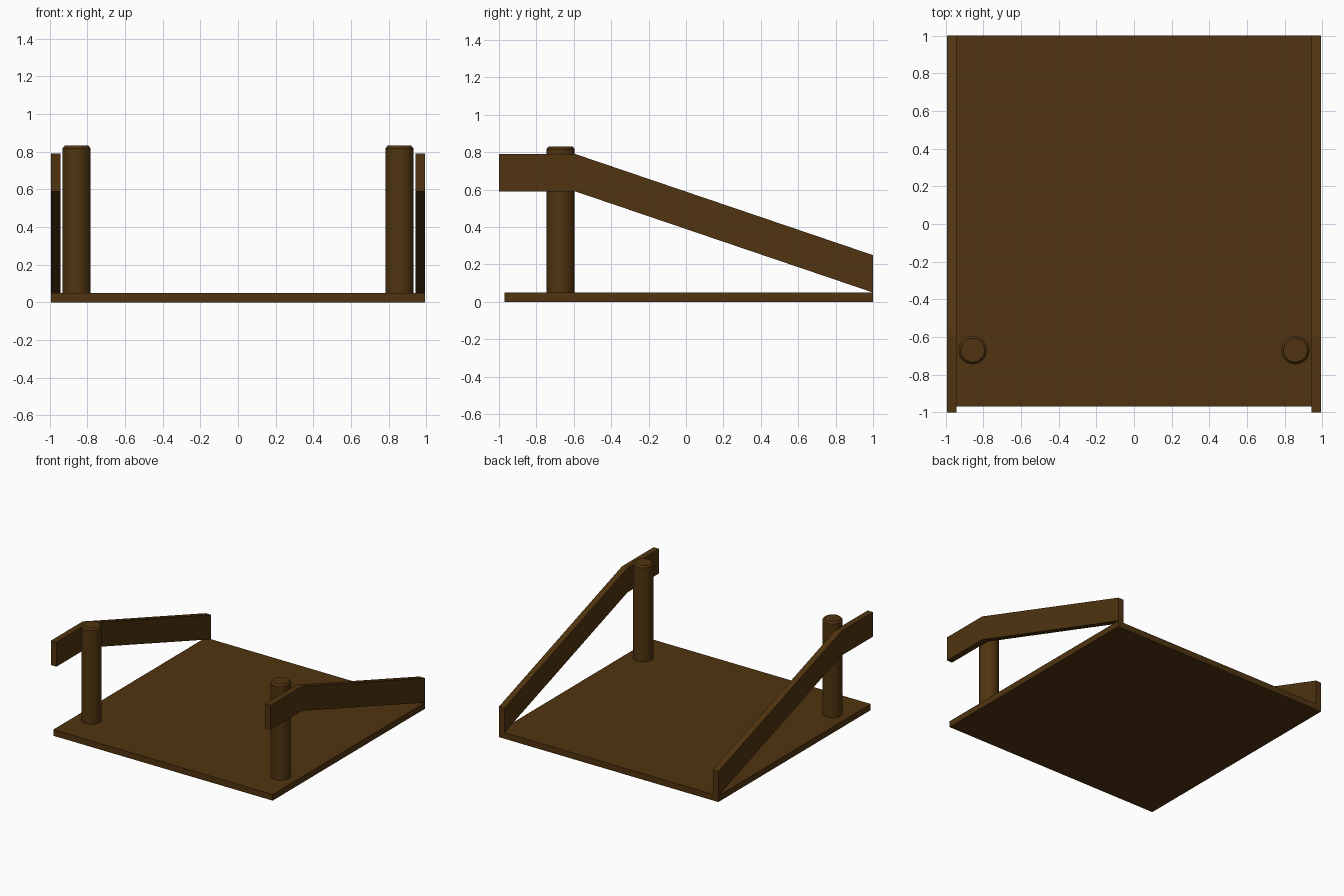
import bpy, bmesh, math

if "Cube" in bpy.data.objects:
    bpy.data.objects.remove(bpy.data.objects["Cube"])

wood = bpy.data.materials.new("dark_brown_wood")
wood.diffuse_color = (0.08, 0.034, 0.005, 1)
wood.use_nodes = True
wood.node_tree.nodes["Principled BSDF"].inputs["Base Color"].default_value = wood.diffuse_color


def finish(name, bm):
    bmesh.ops.recalc_face_normals(bm, faces=bm.faces[:])
    mesh = bpy.data.meshes.new(name)
    bm.to_mesh(mesh)
    bm.free()
    mesh.materials.append(wood)
    obj = bpy.data.objects.new(name, mesh)
    bpy.context.collection.objects.link(obj)
    return obj


def side_panel(name, profile, x0, x1):
    """Extrude a (y, z) profile along x."""
    bm = bmesh.new()
    face = bm.faces.new([bm.verts.new((x0, y, z)) for y, z in profile])
    ext = bmesh.ops.extrude_face_region(bm, geom=[face])
    verts = [g for g in ext["geom"] if isinstance(g, bmesh.types.BMVert)]
    bmesh.ops.translate(bm, verts=verts, vec=(x1 - x0, 0, 0))
    return finish(name, bm)


def post(name, x, y, profile, sides=32):
    """Stack rings of (radius, z) into a round post with chamfered ends."""
    bm = bmesh.new()
    rings = []
    for r, z in profile:
        rings.append([bm.verts.new((x + r * math.cos(2 * math.pi * i / sides),
                                    y + r * math.sin(2 * math.pi * i / sides), z))
                      for i in range(sides)])
    for a, b in zip(rings, rings[1:]):
        for i in range(sides):
            j = (i + 1) % sides
            bm.faces.new((a[i], a[j], b[j], b[i]))
    bm.faces.new(rings[0])
    bm.faces.new(rings[-1])
    obj = finish(name, bm)
    bpy.ops.object.select_all(action='DESELECT')
    obj.select_set(True)
    bpy.context.view_layer.objects.active = obj
    bpy.ops.object.shade_smooth_by_angle(angle=math.radians(30))
    return obj


# Floor deck
side_panel("deck", [(-0.97, 0), (1, 0), (1, 0.05), (-0.97, 0.05)], -0.993, 0.993)

# Sloping handrails and round posts, one on each side
rail = [(-1, 0.59), (-0.59, 0.59), (1, 0.05), (1, 0.25), (-0.59, 0.79), (-1, 0.79)]
post_rings = [(0.065, 0.04), (0.075, 0.05), (0.075, 0.818), (0.063, 0.832)]
for side, s in (("left", -1), ("right", 1)):
    side_panel(side + "_handrail", rail, s * 0.943, s * 0.993)
    post(side + "_post", s * 0.857, -0.67, post_rings)
